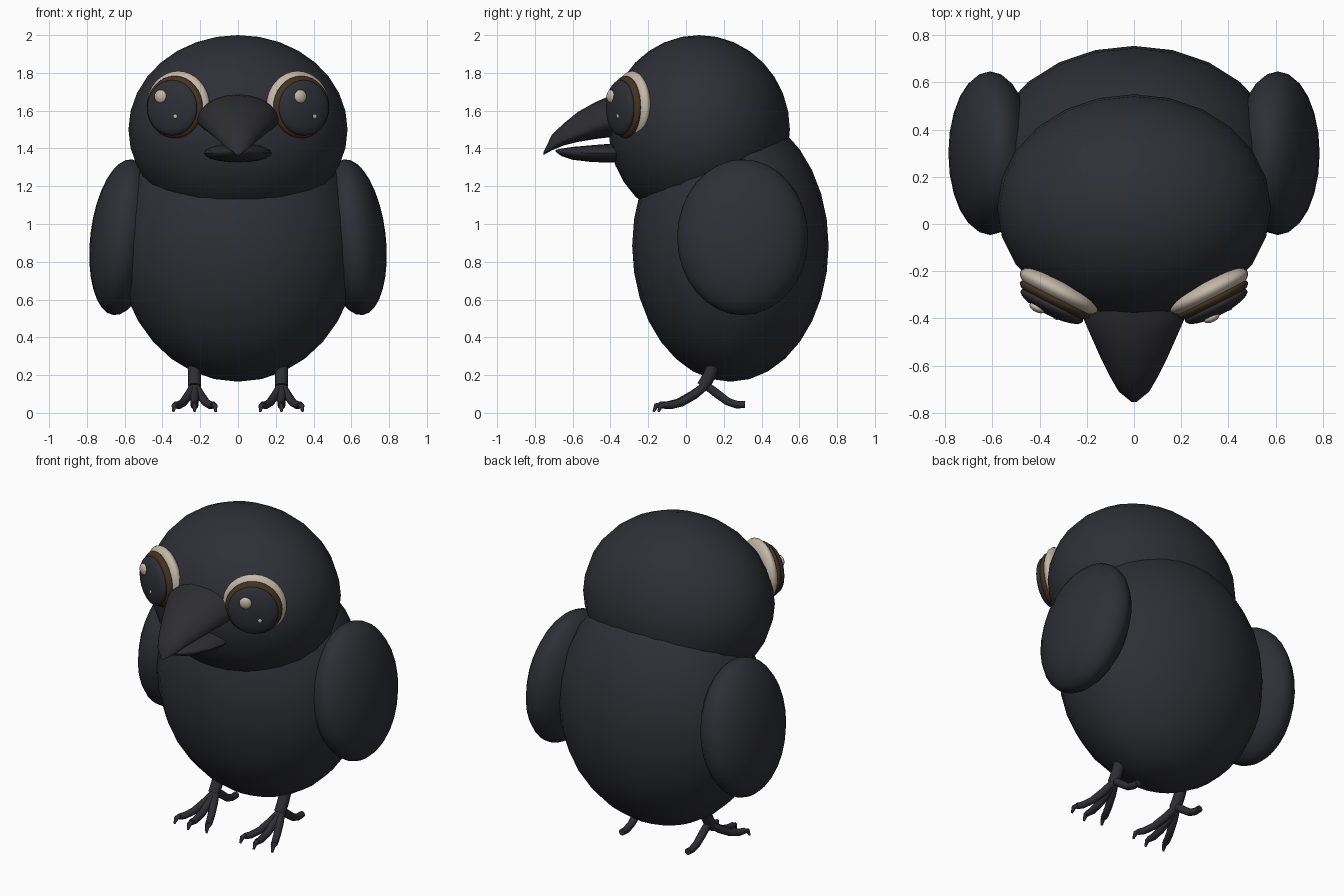
import bpy, bmesh, math
from mathutils import Vector, Matrix

cube = bpy.data.objects.get("Cube")
if cube:
    bpy.data.objects.remove(cube, do_unlink=True)


def material(name, color):
    m = bpy.data.materials.new(name)
    m.use_nodes = True
    m.diffuse_color = (*color, 1)
    bsdf = m.node_tree.nodes["Principled BSDF"]
    bsdf.inputs["Base Color"].default_value = (*color, 1)
    bsdf.inputs["Roughness"].default_value = 0.7
    return m


plumage = material("charcoal plumage", (0.028, 0.029, 0.037))
horn = material("dark horn", (0.027, 0.027, 0.032))
cream = material("cream", (0.55, 0.48, 0.39))
brown = material("iris brown", (0.06, 0.032, 0.015))


def finish(name, bm, mat, smooth_angle=None):
    bmesh.ops.recalc_face_normals(bm, faces=bm.faces)
    mesh = bpy.data.meshes.new(name)
    bm.to_mesh(mesh)
    bm.free()
    mesh.materials.append(mat)
    ob = bpy.data.objects.new(name, mesh)
    bpy.context.collection.objects.link(ob)
    bpy.ops.object.select_all(action='DESELECT')
    ob.select_set(True)
    bpy.context.view_layer.objects.active = ob
    if smooth_angle:
        bpy.ops.object.shade_smooth_by_angle(angle=math.radians(smooth_angle))
    else:
        bpy.ops.object.shade_smooth()
    return ob


def ellipsoid(name, center, radii, mat, rotation=Matrix(), segments=24, rings=16):
    bm = bmesh.new()
    m = Matrix.Translation(center) @ rotation @ Matrix.Diagonal((*radii, 1))
    bmesh.ops.create_uvsphere(bm, u_segments=segments, v_segments=rings, radius=1, matrix=m)
    return finish(name, bm, mat)


def bridge(bm, rings):
    # Skin a list of vertex rings and close both ends
    n = len(rings[0])
    for a, b in zip(rings, rings[1:]):
        for i in range(n):
            bm.faces.new((a[i], a[(i + 1) % n], b[(i + 1) % n], b[i]))
    bm.faces.new(rings[0])
    bm.faces.new(rings[-1])


def beak_half(name, sections, sides=20):
    # Each section: y, half width, middle z, height above, depth below
    bm = bmesh.new()
    rings = []
    for y, w, z, up, down in sections:
        ring = []
        for i in range(sides):
            a = math.tau * i / sides
            s = math.sin(a)
            ring.append(bm.verts.new((w * math.cos(a), y, z + s * (up if s > 0 else down))))
        rings.append(ring)
    bridge(bm, rings)
    return finish(name, bm, horn, 50)


def tube(name, points, radii, sides=10):
    bm = bmesh.new()
    pts = [Vector(p) for p in points]
    rings = []
    for i, p in enumerate(pts):
        d = (pts[min(i + 1, len(pts) - 1)] - pts[max(i - 1, 0)]).normalized()
        rot = d.to_track_quat('Z', 'Y')
        rings.append([bm.verts.new(p + rot @ Vector((radii[i] * math.cos(math.tau * k / sides),
                                                     radii[i] * math.sin(math.tau * k / sides), 0)))
                      for k in range(sides)])
    bridge(bm, rings)
    return finish(name, bm, horn, 50)


# Body and head
ellipsoid("body", (0, 0.235, 0.885), (0.635, 0.52, 0.72), plumage)
ellipsoid("head", (0, 0.07, 1.5), (0.58, 0.48, 0.5), plumage)

# Beak
beak_half("upper_beak", [
    (-0.28, 0.20, 1.57, 0.13, 0.10),
    (-0.40, 0.215, 1.55, 0.13, 0.09),
    (-0.48, 0.18, 1.52, 0.125, 0.07),
    (-0.57, 0.14, 1.48, 0.115, 0.045),
    (-0.65, 0.10, 1.445, 0.085, 0.03),
    (-0.71, 0.065, 1.41, 0.062, 0.02),
    (-0.755, 0.01, 1.37, 0.01, 0.005)])
beak_half("lower_beak", [
    (-0.30, 0.16, 1.375, 0.04, 0.04),
    (-0.40, 0.18, 1.375, 0.05, 0.05),
    (-0.50, 0.155, 1.375, 0.042, 0.047),
    (-0.60, 0.105, 1.38, 0.028, 0.04),
    (-0.66, 0.06, 1.385, 0.014, 0.025),
    (-0.69, 0.01, 1.388, 0.004, 0.005)])

# Highlight positions are lit from one side, so they do not mirror
glints = {"left": ((0.33, 1.675, 0.036), (0.405, 1.57, 0.012)),
          "right": ((-0.41, 1.675, 0.036), (-0.33, 1.57, 0.012))}

for side, s in (("left", 1), ("right", -1)):
    # Wings lean in at the top
    ellipsoid(side + "_wing", (0.61 * s, 0.3, 0.93), (0.172, 0.347, 0.415), plumage,
              Matrix.Rotation(-0.12 * s, 4, 'Y'))

    # Eyes are stacked flattened balls turned outward
    normal = Vector((0.45 * s, -0.89, 0)).normalized()
    turn = normal.to_track_quat('Z', 'Y').to_matrix().to_4x4()
    base = Vector((0.317 * s, -0.285, 1.625))
    for part, shift, r, depth, mat in (("eye_white", 0, 0.185, 0.06, cream),
                                       ("iris", 0.04, 0.165, 0.045, brown),
                                       ("pupil", 0.07, 0.147, 0.042, plumage)):
        drop = Vector((0, 0, -0.14 * shift))
        center = base + normal * shift + drop
        ellipsoid(f"{side}_{part}", center, (r, r, depth), mat, turn, 32, 16)

    # Glints sit on the pupil dome
    across = Vector((-normal.y, normal.x, 0))
    for k, (gx, gz, r) in enumerate(glints[side]):
        v = gz - center.z
        u = (gx - center.x - normal.x * 0.035) / across.x
        height = 0.042 * math.sqrt(max(0.05, 1 - (u * u + v * v) / 0.147 ** 2))
        spot = center + across * u + Vector((0, 0, v)) + normal * height
        ellipsoid(f"{side}_glint_{k + 1}", spot, (r, r, r * 0.5), cream, turn, 16, 8)

    # Legs and toes
    x = 0.23 * s
    tube(side + "_leg", [(x, 0.15, 0.26), (x, 0.125, 0.2), (x, 0.09, 0.14)], [0.034] * 3, 12)
    tube(side + "_back_toe", [(x, 0.1, 0.15), (x, 0.16, 0.105), (x, 0.22, 0.06),
                              (x, 0.27, 0.043), (x, 0.312, 0.045)],
         [0.022, 0.024, 0.022, 0.021, 0.02])
    for toe, spread, reach in (("inner", -0.1, 0.9), ("middle", 0, 1), ("outer", 0.1, 0.9)):
        path = []
        for t, z in ((0, 0.15), (0.3, 0.095), (0.6, 0.055), (0.85, 0.04), (1, 0.042)):
            path.append((x + s * spread * t, 0.11 - 0.25 * t * reach, z))
        tube(f"{side}_{toe}_toe", path, [0.022, 0.024, 0.022, 0.021, 0.018])
        tx, ty, tz = path[-1]
        tube(f"{side}_{toe}_claw", [(tx, ty + 0.015, tz), (tx + s * spread * 0.08, ty - 0.018, tz - 0.004),
                                    (tx + s * spread * 0.12, ty - 0.032, 0.006)],
             [0.016, 0.014, 0.006], 8)
